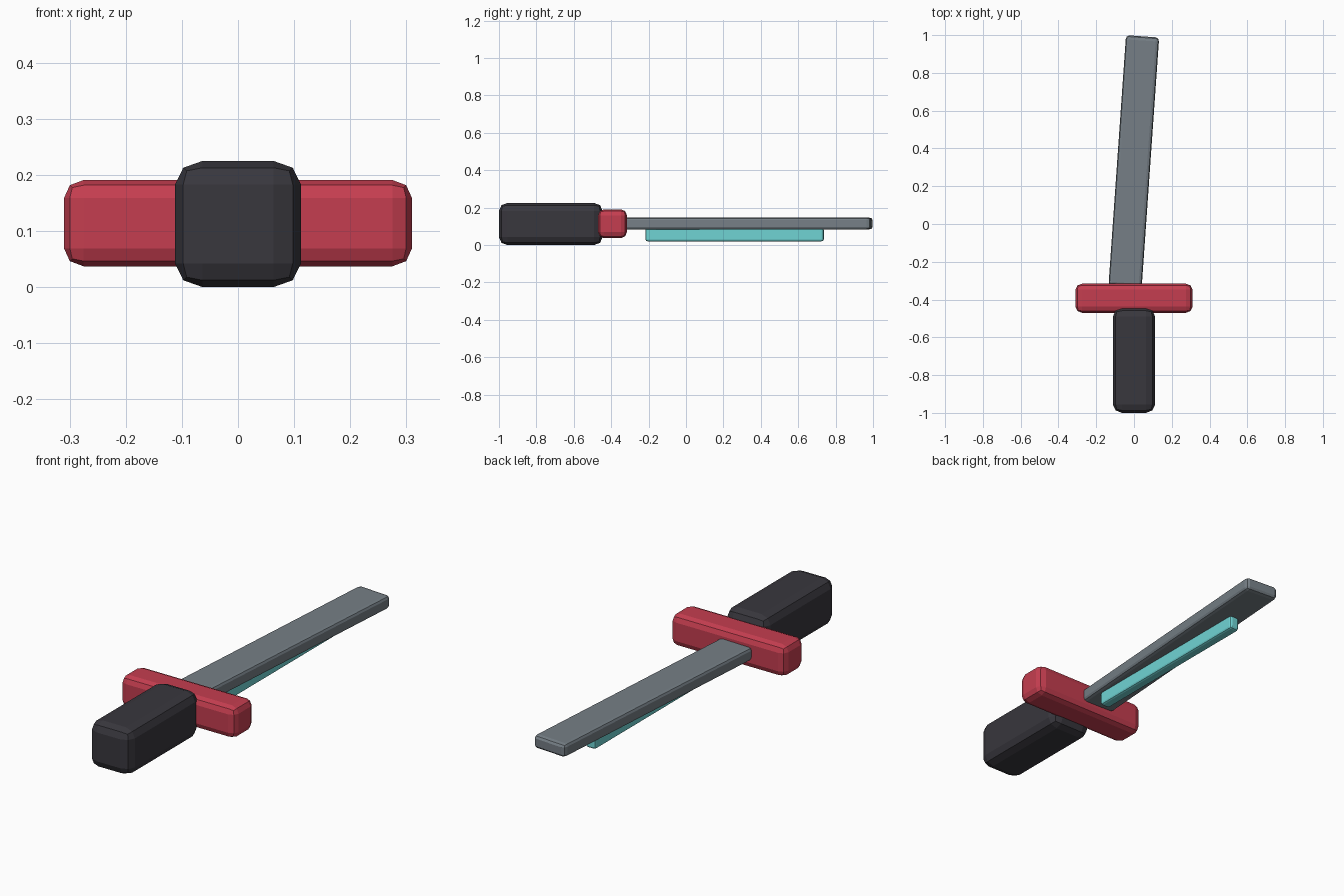
import bpy, bmesh, math
from mathutils import Matrix, Vector

if "Cube" in bpy.data.objects:
    bpy.data.objects.remove(bpy.data.objects["Cube"])


def material(name, color):
    m = bpy.data.materials.new(name)
    m.diffuse_color = (*color, 1)
    m.use_nodes = True
    m.node_tree.nodes["Principled BSDF"].inputs["Base Color"].default_value = m.diffuse_color
    return m


def rounded_box(name, center, size, bevel, mat, turn=0.0):
    """Box with a two-step bevel whose width is set per axis."""
    bm = bmesh.new()
    bmesh.ops.create_cube(bm, size=1)
    # scale so the bevel is 1 unit on every axis, then scale back
    bmesh.ops.scale(bm, vec=Vector([s / b for s, b in zip(size, bevel)]), verts=bm.verts)
    bmesh.ops.bevel(bm, geom=bm.edges[:], offset=1, offset_type='OFFSET',
                    segments=2, profile=0.5, affect='EDGES')
    bmesh.ops.scale(bm, vec=Vector(bevel), verts=bm.verts)
    bm.transform(Matrix.Rotation(turn, 4, 'Z'))
    bmesh.ops.recalc_face_normals(bm, faces=bm.faces)
    mesh = bpy.data.meshes.new(name)
    bm.to_mesh(mesh)
    bm.free()
    mesh.materials.append(mat)
    ob = bpy.data.objects.new(name, mesh)
    ob.location = center
    bpy.context.collection.objects.link(ob)
    return ob


black = material("charcoal", (0.040, 0.038, 0.047))
red = material("red", (0.56, 0.048, 0.080))
steel = material("steel_grey", (0.18, 0.212, 0.238))
cyan = material("cyan", (0.162, 0.658, 0.658))

# Grip and cross guard
rounded_box("grip", (0, -0.723, 0.1125), (0.224, 0.554, 0.225), (0.049, 0.045, 0.042), black)
rounded_box("cross_guard", (0, -0.393, 0.114), (0.62, 0.154, 0.154), (0.035, 0.032, 0.032), red)
# Slightly turned blade
rounded_box("blade", (-0.001, 0.33, 0.115), (0.176, 1.33, 0.064), (0.017, 0.022, 0.014),
            steel, math.radians(-4))
# Straight strip under the blade
rounded_box("under_strip", (0, 0.26, 0.055), (0.05, 0.954, 0.07), (0.01, 0.012, 0.01), cyan)
